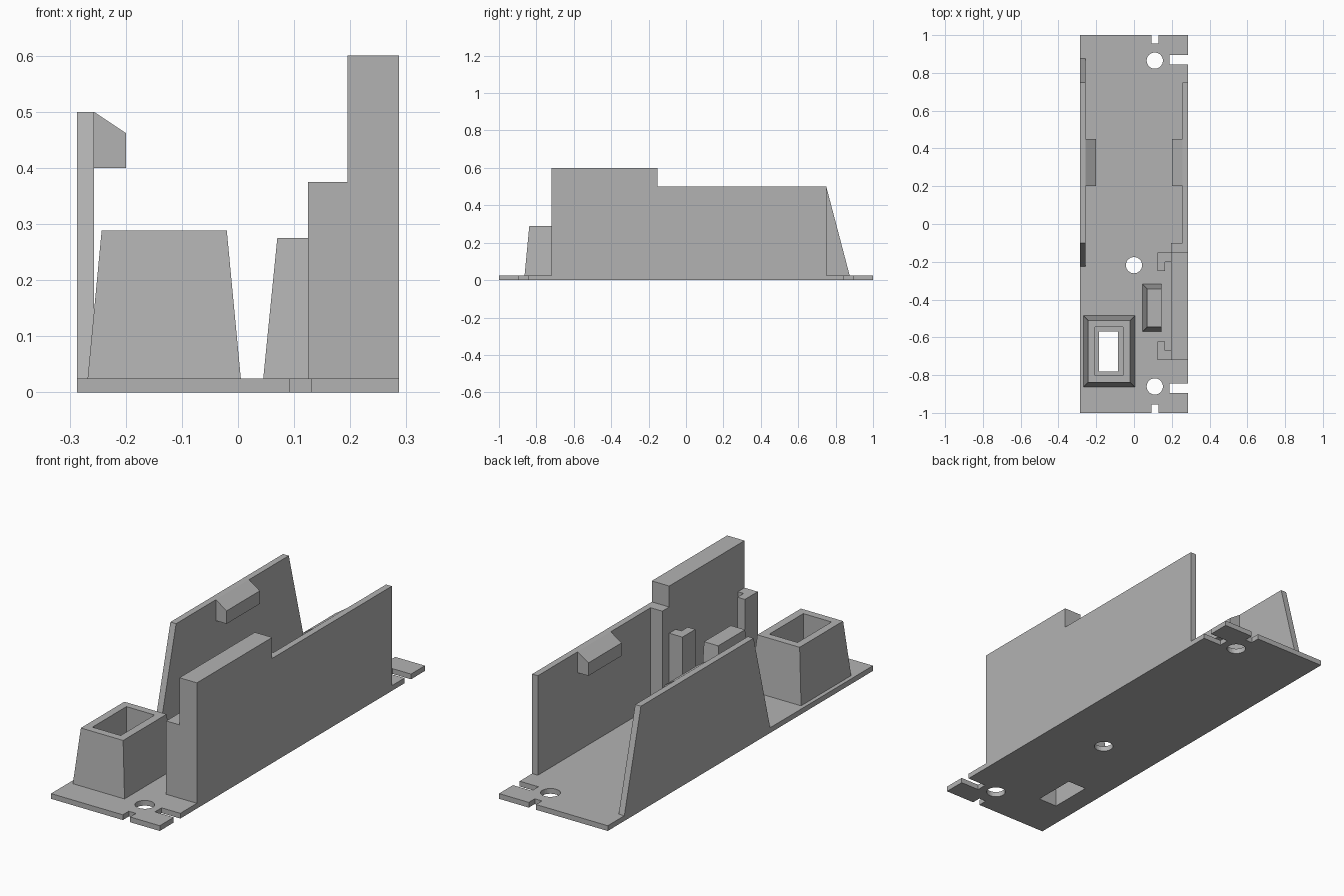
import bpy, bmesh
from mathutils import Vector

if "Cube" in bpy.data.objects:
    bpy.data.objects.remove(bpy.data.objects["Cube"], do_unlink=True)

GREY = (0.45, 0.45, 0.45, 1)
grey = bpy.data.materials.new("plain grey")
grey.use_nodes = True
grey.diffuse_color = GREY
grey.node_tree.nodes["Principled BSDF"].inputs["Base Color"].default_value = GREY

W, T = 0.287, 0.025  # plate half width and thickness


def finish(name, bm):
    bmesh.ops.recalc_face_normals(bm, faces=bm.faces)
    mesh = bpy.data.meshes.new(name)
    bm.to_mesh(mesh)
    bm.free()
    mesh.materials.append(grey)
    obj = bpy.data.objects.new(name, mesh)
    bpy.context.collection.objects.link(obj)
    return obj


def prism(name, points, axis, lo, hi):
    """Extrude an outline along x, y or z; points give the other two axes in order."""
    bm = bmesh.new()
    verts = []
    for p in points:
        co = list(p)
        co.insert("xyz".index(axis), lo)
        verts.append(bm.verts.new(co))
    face = bm.faces.new(verts)
    out = bmesh.ops.extrude_face_region(bm, geom=[face])
    move = Vector([hi - lo if a == axis else 0 for a in "xyz"])
    bmesh.ops.translate(bm, vec=move,
                        verts=[v for v in out["geom"] if isinstance(v, bmesh.types.BMVert)])
    return finish(name, bm)


def rect(x0, x1, y0, y1):
    return [(x0, y0), (x1, y0), (x1, y1), (x0, y1)]


def box(name, x, y, z):
    return prism(name, rect(*x, *y), "z", *z)


def tapered(name, base, top, z0, z1):
    """Block between two rectangles at different heights."""
    bm = bmesh.new()
    low = [bm.verts.new((*p, z0)) for p in rect(*base)]
    high = [bm.verts.new((*p, z1)) for p in rect(*top)]
    bm.faces.new(low)
    bm.faces.new(high)
    for i in range(4):
        j = (i + 1) % 4
        bm.faces.new((low[i], low[j], high[j], high[i]))
    return finish(name, bm)


def cylinder(name, x, y, r):
    bpy.ops.mesh.primitive_cylinder_add(vertices=32, radius=r, depth=0.2, location=(x, y, 0))
    bpy.context.object.name = name
    return bpy.context.object


def cut(target, cutters):
    bpy.context.view_layer.objects.active = target
    for c in cutters:
        c.hide_render = True
        mod = target.modifiers.new("cut", "BOOLEAN")
        mod.operation, mod.solver, mod.object = "DIFFERENCE", "EXACT", c
        bpy.ops.object.modifier_apply(modifier=mod.name)
        bpy.data.objects.remove(c, do_unlink=True)


# Base plate with edge notches, screw holes and the socket opening
HOLE = ((-0.185, -0.085), (-0.78, -0.57))
plate = box("base_plate", (-W, W), (-1, 1), (0, T))
cutters = [cylinder("screw_cutter", x, y, 0.043)
           for x, y in ((0.11, -0.86), (0.11, 0.865), (0, -0.218))]
for s in (-1, 1):
    y0, y1 = sorted((s * 0.955, s * 1.1))
    cutters.append(box("end_notch_cutter", (0.092, 0.13), (y0, y1), (-0.1, 0.1)))
    y0, y1 = sorted((s * 0.845, s * 0.895))
    cutters.append(box("side_notch_cutter", (0.188, 0.4), (y0, y1), (-0.1, 0.1)))
cutters.append(box("opening_cutter", *HOLE, (-0.1, 0.1)))
cut(plate, cutters)

# Tapered tower with a stepped socket through it
tower = tapered("socket_tower", (-0.268, 0.005, -0.863, -0.485),
                (-0.243, -0.02, -0.838, -0.51), T, 0.288)
cut(tower, [box("pocket_cutter", (-0.207, -0.058), (-0.802, -0.546), (0.125, 0.4)),
            box("shaft_cutter", *HOLE, (-0.1, 0.2))])

# Small support block, upright on its wall side
tapered("support_block", (0.045, 0.145, -0.57, -0.318),
        (0.07, 0.145, -0.545, -0.343), T, 0.275)

# Left wall with sloped ends
prism("left_wall", [(-0.225, T), (0.875, T), (0.75, 0.5), (-0.1, 0.5)], "x", -W, -0.257)

# Right wall: tall thick section, short thick step, thin long section
box("right_wall_tall", (0.195, W), (-0.72, -0.152), (T, 0.6))
box("right_wall_step", (0.195, W), (-0.152, -0.1), (T, 0.5))
box("right_wall_thin", (0.257, W), (-0.1, 0.75), (T, 0.5))

# Wedge catches near the top of both walls
for name, s in (("left_catch", -1), ("right_catch", 1)):
    prism(name, [(s * 0.257, 0.4), (s * 0.2, 0.4), (s * 0.2, 0.462), (s * 0.257, 0.5)],
          "y", 0.2, 0.45)

# Pair of hooked guide rails facing each other on the tall wall
for name, y, s in (("front_guide", -0.72, 1), ("back_guide", -0.152, -1)):
    prism(name, [(0.195, y), (0.125, y), (0.125, y + s * 0.097), (0.165, y + s * 0.097),
                 (0.165, y + s * 0.05), (0.195, y + s * 0.05)], "z", T, 0.375)
